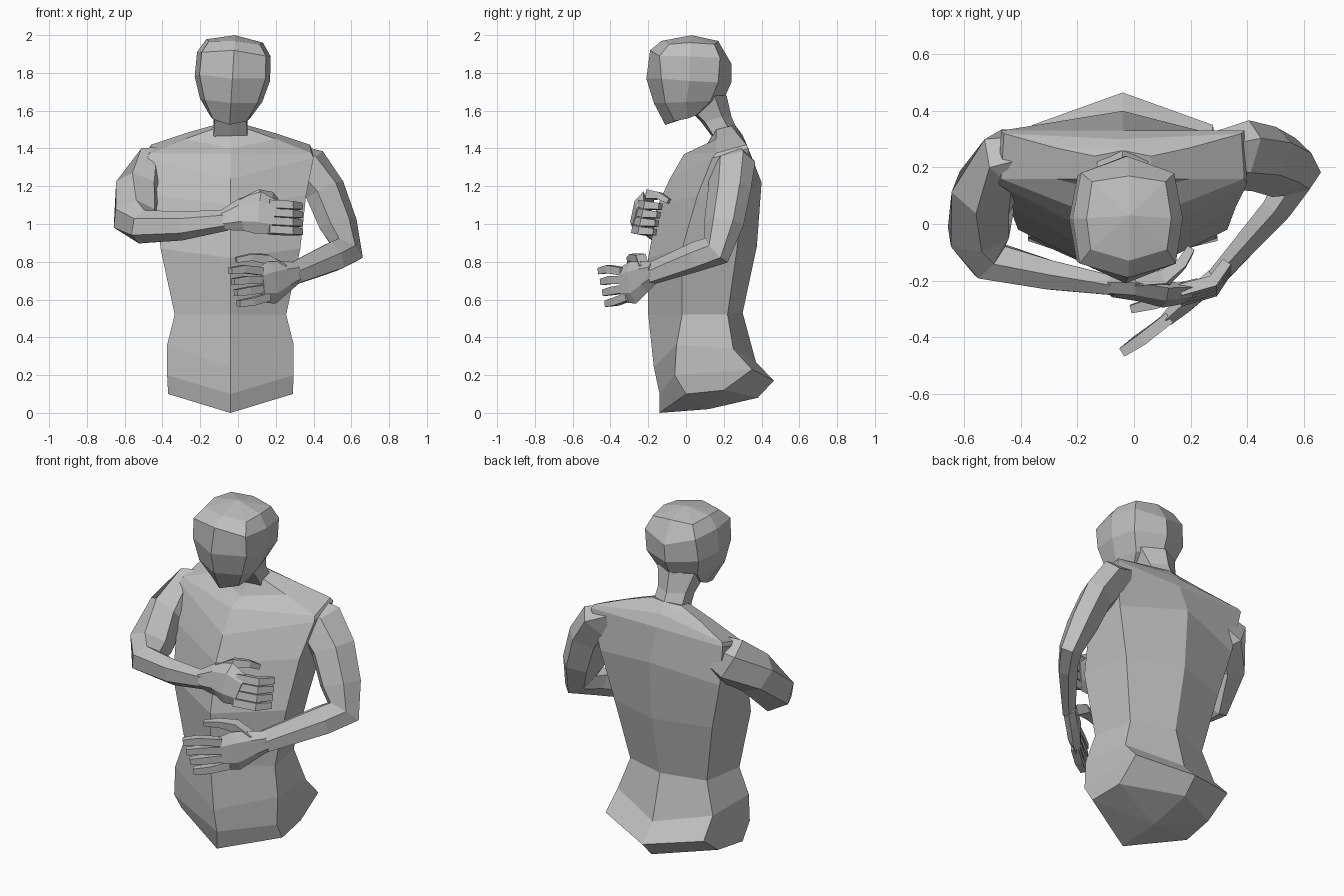
import bpy
from math import cos, sin, pi, sqrt
from mathutils import Vector, Matrix

if "Cube" in bpy.data.objects:
    bpy.data.objects.remove(bpy.data.objects["Cube"])

MID = -0.04  # body centre line

clay = bpy.data.materials.new("light grey clay")
clay.use_nodes = True
clay.diffuse_color = (0.52, 0.52, 0.52, 1)
clay.node_tree.nodes["Principled BSDF"].inputs["Base Color"].default_value = (0.52, 0.52, 0.52, 1)


def make(name, verts, faces):
    mesh = bpy.data.meshes.new(name)
    mesh.from_pydata(verts, [], faces)
    mesh.materials.append(clay)
    ob = bpy.data.objects.new(name, mesh)
    bpy.context.collection.objects.link(ob)
    return ob


def loft(name, rings, ends):
    """Skin closed rings and close both ends with a fan around a point."""
    n = len(rings[0])
    verts = [v for r in rings for v in r]
    faces = []
    for r in range(len(rings) - 1):
        for i in range(n):
            j = (i + 1) % n
            faces.append((r * n + i, r * n + j, r * n + n + j, r * n + n + i))
    last = len(verts) - n
    for i in range(n):
        j = (i + 1) % n
        faces.append((j, i, len(verts)))
        faces.append((last + i, last + j, len(verts) + 1))
    return make(name, verts + list(ends), faces)


def body_ring(front, *sides):
    """Mirrored section: first and last are centre (y, z), the rest (half x, y, z)."""
    *corners, back = sides
    left = [(MID + x, y, z) for x, y, z in corners]
    right = [(MID - x, y, z) for x, y, z in reversed(corners)]
    return [(MID, *front), *left, (MID, *back), *right]


def tube(name, path, axis, sides=6):
    """Sweep a section along (x, y, z, a, b); a lies along axis, b across it."""
    pts = [Vector(p[:3]) for p in path]
    turn, grow = (pi / 4, sqrt(2)) if sides == 4 else (0, 1)
    rings = []
    for k, p in enumerate(path):
        t = Vector()
        if k:
            t += (pts[k] - pts[k - 1]).normalized()
        if k < len(pts) - 1:
            t += (pts[k + 1] - pts[k]).normalized()
        t.normalize()
        u = Vector(axis)
        u = (u - t * u.dot(t)).normalized()
        v = t.cross(u)
        rings.append([pts[k] + grow * (u * p[3] * cos(w) + v * p[4] * sin(w))
                      for w in (turn + 2 * pi * i / sides for i in range(sides))])
    return loft(name, rings, (pts[0], pts[-1]))


# Torso from hips to neck base
loft("torso", [
    body_ring((-.14, 0), (.33, .0, .1), (.31, .2, .12), (.38, .08)),
    body_ring((-.14, .1), (.335, -.06, .2), (.32, .35, .23), (.465, .17)),
    body_ring((-.17, .24), (.335, -.05, .36), (.31, .25, .34), (.37, .27)),
    body_ring((-.2, .52), (.295, -.02, .52), (.25, .22, .52), (.3, .53)),
    body_ring((-.2, .82), (.37, -.02, .87), (.32, .27, .87), (.375, .88)),
    body_ring((-.15, 1.1), (.4, .06, 1.15), (.39, .3, 1.15), (.4, 1.22)),
    body_ring((-.085, 1.24), (.44, .14, 1.35), (.43, .33, 1.4), (.33, 1.4)),
    body_ring((-.01, 1.37), (.43, .16, 1.375), (.42, .32, 1.42), (.3, 1.47)),
    body_ring((.1, 1.4), (.24, .16, 1.45), (.24, .27, 1.48), (.27, 1.51)),
    body_ring((.14, 1.475), (.1, .16, 1.5), (.1, .24, 1.52), (.26, 1.525)),
], ((MID, .12, .02), (MID, .2, 1.51)))

# Neck leaning forward
loft("neck", [
    body_ring((.14, 1.46), (.09, .15, 1.46), (.09, .24, 1.48), (.28, 1.48)),
    body_ring((.08, 1.54), (.085, .1, 1.54), (.09, .19, 1.57), (.24, 1.57)),
    body_ring((.0, 1.62), (.1, .02, 1.62), (.12, .15, 1.68), (.215, 1.68)),
], ((MID, .2, 1.47), (MID, .1, 1.65)))

# Head, tilted slightly sideways
head = loft("head", [
    body_ring((-.11, 1.525), (.09, -.06, 1.55), (.105, .01, 1.565), (.1, .06, 1.585), (.08, 1.59)),
    body_ring((-.17, 1.64), (.14, -.11, 1.65), (.165, .0, 1.655), (.13, .13, 1.66), (.2, 1.66)),
    body_ring((-.21, 1.77), (.175, -.13, 1.78), (.2, .02, 1.77), (.17, .17, 1.76), (.24, 1.75)),
    body_ring((-.19, 1.92), (.17, -.14, 1.9), (.195, .02, 1.9), (.165, .18, 1.89), (.24, 1.85)),
    body_ring((-.13, 1.97), (.135, -.09, 1.96), (.15, .02, 1.97), (.13, .15, 1.96), (.17, 1.97)),
], ((MID, .0, 1.56), (MID, .03, 2.0)))
pivot = Vector((MID, 0, 1.6))
head.data.transform(Matrix.Translation(pivot) @ Matrix.Rotation(.06, 4, "Y")
                    @ Matrix.Translation(-pivot))

# Arms, bent across the belly
tube("right_arm", [
    (-.3, .25, 1.34, .08, .08), (-.45, .235, 1.28, .14, .11), (-.53, .11, 1.18, .12, .125),
    (-.55, -.03, 1.03, .12, .12), (-.51, -.13, .985, .09, .085),
    (-.3, -.18, .99, .077, .06), (-.06, -.22, 1.02, .055, .038)], (0, 0, 1))
tube("left_arm", [
    (.26, .25, 1.36, .07, .08), (.37, .245, 1.3, .095, .14), (.46, .23, 1.18, .09, .13),
    (.53, .2, 1.0, .085, .12), (.575, .16, .86, .065, .105),
    (.51, .06, .83, .055, .088), (.3, -.18, .74, .034, .068)], (-.17, .16, -.08))


def hand(side, palm, spread, tips, fan, thumb):
    """Palm block, four jointed fingers fanned along spread, and a thumb."""
    tube(side + "_palm", palm, spread, 6)
    root = Vector(palm[-1][:3])
    spread = Vector(spread)
    for i in range(4):
        k = i - 1.5
        path = [root + spread * k] + [Vector(t) + spread * k * fan for t in tips]
        path[0] -= (path[1] - path[0]) * .3
        sizes = (.021, .021, .017)
        tube(f"{side}_finger_{i + 1}", [(*p, s, s) for p, s in zip(path, sizes)], spread, 4)
    tube(side + "_thumb", thumb, spread, 4)


hand("right", [(-.08, -.22, 1.02, .055, .038), (.02, -.23, 1.05, .09, .04),
               (.11, -.25, 1.06, .115, .04), (.19, -.245, 1.035, .09, .03)],
     (.0, .01, .045), [(.28, -.22, 1.03), (.33, -.15, 1.025)], 1,
     [(.02, -.2, 1.1, .03, .025), (.11, -.19, 1.155, .025, .025),
      (.17, -.14, 1.15, .018, .018), (.2, -.09, 1.12, .014, .014)])
hand("left", [(.31, -.17, .742, .06, .038), (.25, -.22, .72, .085, .038),
              (.18, -.28, .69, .115, .038), (.12, -.335, .68, .095, .028)],
     (-.012, -.01, .048), [(.05, -.39, .675), (-.02, -.435, .665)], 1.2,
     [(.24, -.22, .76, .03, .025), (.15, -.24, .815, .025, .028),
      (.07, -.28, .825, .018, .02), (-.01, -.3, .81, .014, .014)])
